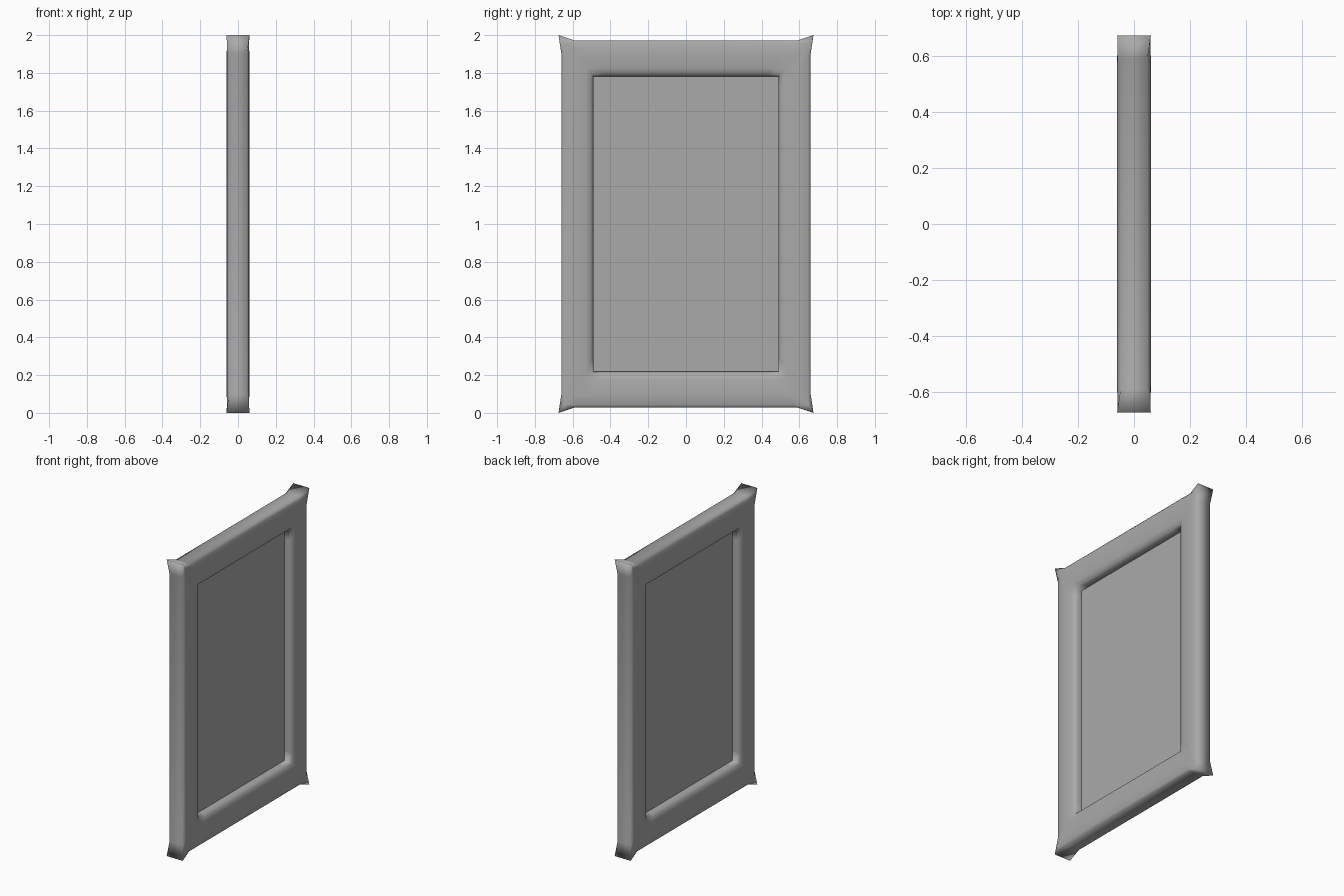
import bpy
import bmesh

cube = bpy.data.objects.get("Cube")
if cube:
    bpy.data.objects.remove(cube, do_unlink=True)

grey = bpy.data.materials.new("plain_grey")
grey.use_nodes = True
colour = (0.4, 0.4, 0.4, 1)
grey.diffuse_color = colour
grey.node_tree.nodes["Principled BSDF"].inputs["Base Color"].default_value = colour

STEP = 0.07          # length of each corner block
MID = 1.0            # height of the centre


def ring(bm, x, hy, hz, tip=None):
    """Rectangular loop with three points per corner; tip = (x, y, z) flares it."""
    tx, ty, tz = tip or (x, hy, hz)
    pts = []
    for sy, sz in ((1, 1), (-1, 1), (-1, -1), (1, -1)):
        corner = [(x, hy, hz - STEP), (tx, ty, tz), (x, hy - STEP, hz)]
        if sy * sz < 0:
            corner.reverse()
        pts += [(px, sy * py, MID + sz * pz) for px, py, pz in corner]
    return [bm.verts.new(p) for p in pts]


def finish(bm, name, smooth):
    bmesh.ops.recalc_face_normals(bm, faces=bm.faces)
    for f in bm.faces:
        f.smooth = smooth
    mesh = bpy.data.meshes.new(name)
    bm.to_mesh(mesh)
    bm.free()
    mesh.materials.append(grey)
    obj = bpy.data.objects.new(name, mesh)
    bpy.context.collection.objects.link(obj)
    return obj


# Padded frame: section swept round the rectangle, with flared corner tips
half = [  # x, half width, half height, flared tip
    (0.035, 0.49, 0.782, None),
    (0.052, 0.502, 0.795, None),
    (0.06, 0.53, 0.825, None),
    (0.06, 0.60, 0.905, None),
    (0.058, 0.645, 0.957, None),
    (0.048, 0.66, 0.972, (0.06, 0.675, 1.0)),
]
bm = bmesh.new()
section = half + [(-x, y, z, t and (-t[0], t[1], t[2])) for x, y, z, t in reversed(half)]
rings = [ring(bm, *s) for s in section]
for i, a in enumerate(rings):
    b = rings[(i + 1) % len(rings)]
    for j in range(len(a)):
        k = (j + 1) % len(a)
        bm.faces.new((a[j], a[k], b[k], b[j]))
finish(bm, "padded_frame", True)

# Thin flat panel in the middle of the frame
bm = bmesh.new()
bmesh.ops.create_cube(bm, size=1)
for v in bm.verts:
    v.co = (v.co.x * 0.008, v.co.y * 0.98, MID + v.co.z * 1.564)
finish(bm, "inner_panel", False)
